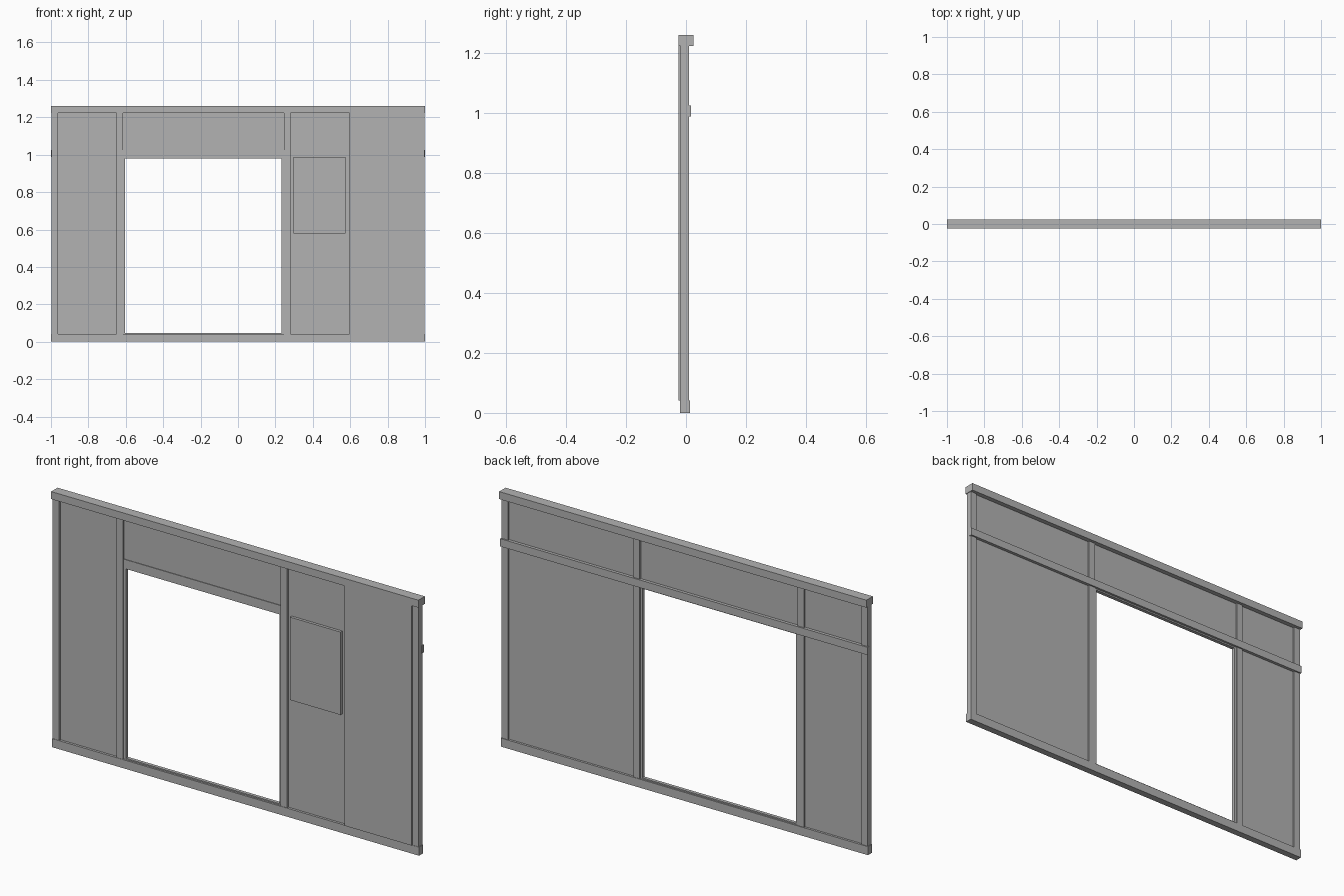
import bpy

cube = bpy.data.objects.get("Cube")
if cube:
    bpy.data.objects.remove(cube, do_unlink=True)

GREY = (0.45, 0.45, 0.45, 1)
mat = bpy.data.materials.new("wall_grey")
mat.use_nodes = True
mat.diffuse_color = GREY
mat.node_tree.nodes["Principled BSDF"].inputs["Base Color"].default_value = GREY


def box(name, x, y, z):
    """Axis-aligned block given as (min, max) per axis."""
    spans = (x, y, z)
    bpy.ops.mesh.primitive_cube_add(size=1, location=[sum(s) / 2 for s in spans])
    ob = bpy.context.object
    ob.name = name
    ob.scale = [s[1] - s[0] for s in spans]
    bpy.ops.object.transform_apply(location=False, rotation=False, scale=True)
    ob.data.materials.append(mat)
    return ob


BASE, TOP, HEIGHT = 0.042, 1.223, 1.26
DOOR_L, DOOR_R, LINTEL = -0.615, 0.245, 0.98
POST = 0.035
END = 0.997
FRAME = (-0.018, 0.01)
SHEET = (-0.008, 0.002)
LINING = (-0.011, 0.006)
UPRIGHT = (BASE, TOP)

# Horizontal frame members
box("top_beam", (-1, 1), (-0.025, 0.025), (TOP, HEIGHT))
box("bottom_rail", (-1, 1), (-0.02, 0.013), (0, BASE))
box("back_rail", (-1, 1), (0.002, 0.017), (0.987, 1.025))

# Vertical posts
for name, x in (("right_end_post", -END), ("left_end_post", END - POST),
                ("right_door_post", DOOR_L - POST), ("left_door_post", DOOR_R)):
    box(name, (x, x + POST), FRAME, UPRIGHT)

# Recessed wall sheets
box("right_wall_sheet", (-END + POST, DOOR_L - POST), SHEET, UPRIGHT)
box("left_wall_sheet", (DOOR_R + POST, END - POST), SHEET, UPRIGHT)
box("header_sheet", (DOOR_L, DOOR_R), SHEET, (1.02, TOP))

# Doorway lining
LIP = 0.012
box("door_lintel", (DOOR_L, DOOR_R), LINING, (LINTEL, 1.025))
box("door_sill", (DOOR_L, DOOR_R), LINING, (BASE, BASE + 0.006))
box("right_door_jamb", (DOOR_L, DOOR_L + LIP), LINING, (BASE, LINTEL))
box("left_door_jamb", (DOOR_R - LIP, DOOR_R), LINING, (BASE, LINTEL))

# Raised panels on the front
box("cladding_panel", (0.597, END - POST), (-0.025, SHEET[0]), UPRIGHT)
box("notice_board", (0.298, 0.574), (-0.022, SHEET[0]), (0.58, 0.988))
